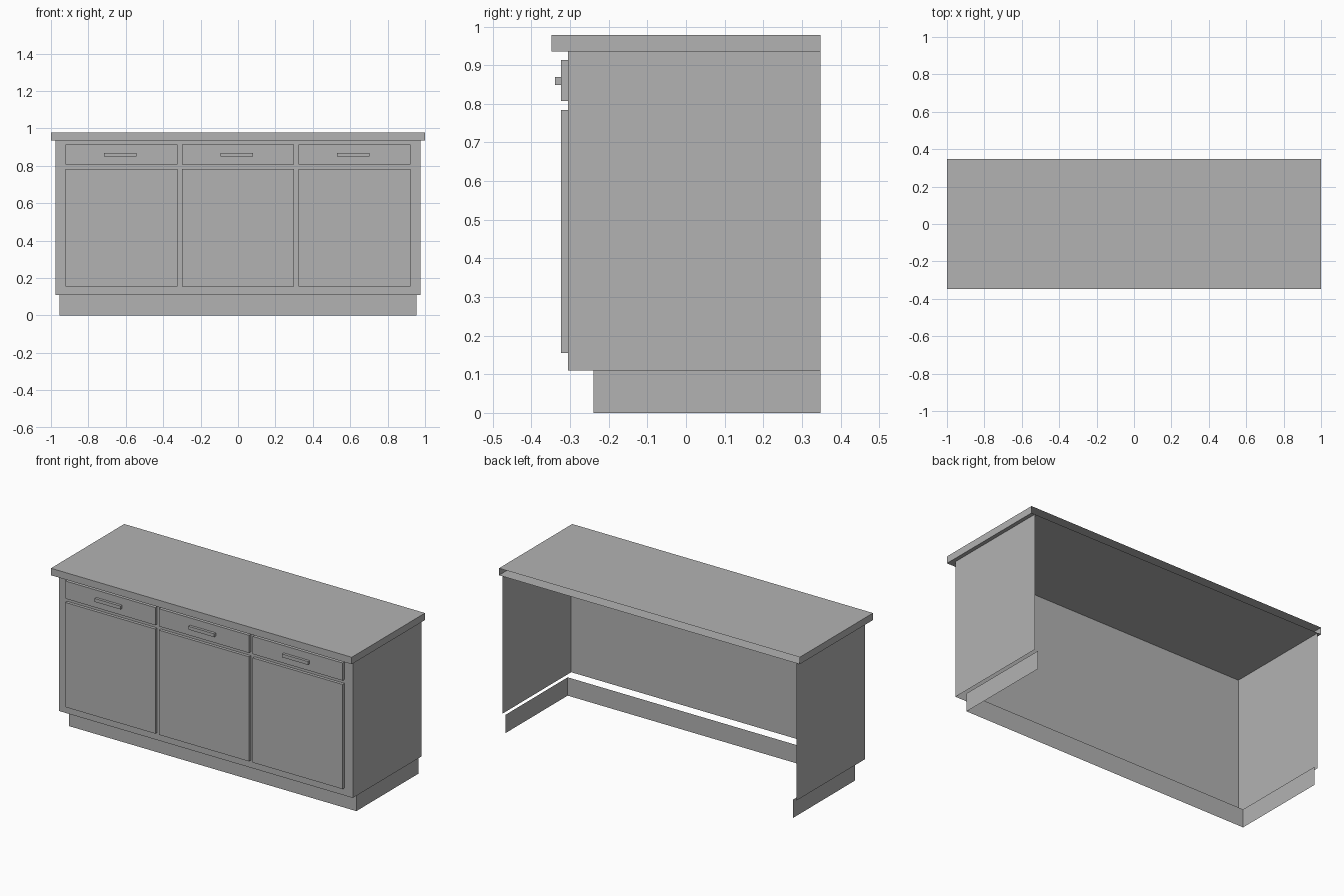
import bpy
import bmesh
from mathutils import Matrix, Vector

cube = bpy.data.objects.get("Cube")
if cube:
    bpy.data.objects.remove(cube, do_unlink=True)

grey = bpy.data.materials.new("plain_grey")
grey.use_nodes = True
colour = (0.45, 0.45, 0.45, 1)
grey.diffuse_color = colour
grey.node_tree.nodes["Principled BSDF"].inputs["Base Color"].default_value = colour

BACK = Vector((0, 1, 0))
UP = Vector((0, 0, 1))
DOWN = -UP


def shell(name, x, y, z, open_sides):
    """Box between the given (low, high) pairs, without the faces on its open sides."""
    size = [b - a for a, b in (x, y, z)]
    centre = [(a + b) / 2 for a, b in (x, y, z)]
    bm = bmesh.new()
    bmesh.ops.create_cube(bm, size=1)
    bm.normal_update()
    gone = [f for f in bm.faces if any(f.normal.dot(s) > 0.9 for s in open_sides)]
    bmesh.ops.delete(bm, geom=gone, context="FACES")
    bm.transform(Matrix.Translation(centre) @ Matrix.Diagonal((*size, 1)))
    mesh = bpy.data.meshes.new(name)
    bm.to_mesh(mesh)
    bm.free()
    mesh.materials.append(grey)
    obj = bpy.data.objects.new(name, mesh)
    bpy.context.collection.objects.link(obj)
    return obj


# Depth planes shared by the parts
rear, carcass_front, door_front = 0.348, -0.305, -0.323

# Main shells: thin sheets, open at the back
shell("countertop", (-1, 1), (-0.348, rear), (0.936, 0.978), [BACK])
shell("carcass", (-0.977, 0.977), (carcass_front, rear), (0.11, 0.936), [BACK, UP, DOWN])
shell("toe_kick", (-0.955, 0.955), (-0.24, rear), (0, 0.11), [BACK, UP, DOWN])

# Three bays, each with a door, a drawer front and a bar handle
half = 0.299
for side, cx in (("right", -0.623), ("middle", 0), ("left", 0.623)):
    bay = (cx - half, cx + half)
    depth = (door_front, carcass_front)
    shell(side + "_door", bay, depth, (0.155, 0.784), [BACK])
    shell(side + "_drawer_front", bay, depth, (0.807, 0.913), [BACK])
    hx = cx - 0.007
    shell(side + "_handle", (hx - 0.086, hx + 0.086), (-0.339, door_front), (0.849, 0.869), [BACK])
